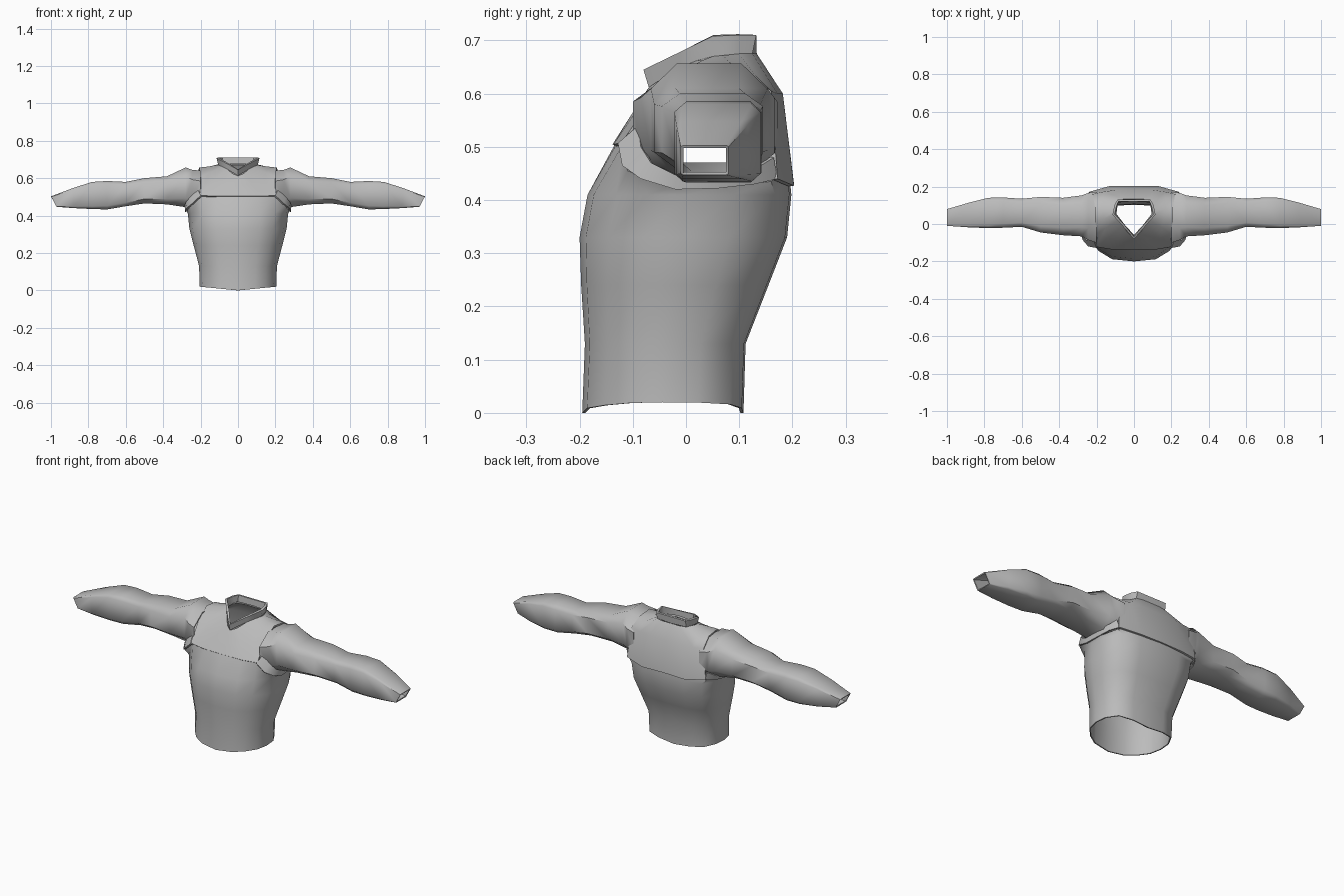
import bpy, bmesh, math
from mathutils import Vector

if "Cube" in bpy.data.objects:
    bpy.data.objects.remove(bpy.data.objects["Cube"])

cloth = bpy.data.materials.new("grey cloth")
cloth.diffuse_color = (0.5, 0.5, 0.5, 1)
cloth.use_nodes = True
cloth.node_tree.nodes["Principled BSDF"].inputs["Base Color"].default_value = cloth.diffuse_color


def loft(name, rings, closed, core, thickness):
    """Skin a list of point rings, turn it outward from core(), give it cloth thickness."""
    bm = bmesh.new()
    rows = [[bm.verts.new(p) for p in ring] for ring in rings]
    n = len(rings[0])
    for a, b in zip(rows, rows[1:]):
        for i in range(n if closed else n - 1):
            j = (i + 1) % n
            bm.faces.new((a[i], a[j], b[j], b[i]))
    bm.normal_update()
    out = sum(f.normal.dot(f.calc_center_median() - core(f.calc_center_median()))
              for f in bm.faces)
    if out < 0:
        bmesh.ops.reverse_faces(bm, faces=bm.faces)
    mesh = bpy.data.meshes.new(name)
    bm.to_mesh(mesh)
    bm.free()
    mesh.materials.append(cloth)
    ob = bpy.data.objects.new(name, mesh)
    bpy.context.collection.objects.link(ob)
    solid = ob.modifiers.new("cloth thickness", 'SOLIDIFY')
    solid.thickness = thickness
    solid.offset = -1
    bpy.ops.object.select_all(action='DESELECT')
    ob.select_set(True)
    bpy.context.view_layer.objects.active = ob
    bpy.ops.object.modifier_apply(modifier=solid.name)
    bpy.ops.object.shade_smooth_by_angle(angle=math.radians(50))
    return ob


def mirrored(half):
    """Close a half ring running from centre front to centre back."""
    return half + [(-x, y, z) for x, y, z in half[-2:0:-1]]


def trunk_core(p):
    return Vector((0, 0.02, min(p.z, 0.5)))


# torso: (height, half width, front y, back y) with one shared outline
outline = [(0, 0), (.45, .03), (.72, .14), (.93, .3), (1, .5),
           (.97, .72), (.8, .92), (.45, .99), (0, 1)]
levels = [(0, .205, -.195, .108), (.13, .208, -.19, .112), (.24, .237, -.197, .155),
          (.33, .26, -.2, .19), (.41, .268, -.185, .198)]
torso = []
for z, w, front, back in levels:
    hem = 0.02 if z == 0 else 0
    torso.append(mirrored([(u * w, front + v * (back - front), z + hem * u)
                           for u, v in outline]))
torso.append(mirrored([(0, -.128, .515), (.11, -.125, .515), (.195, -.116, .51),
                       (.25, -.11, .455), (.275, -.03, .425), (.27, .07, .425),
                       (.235, .16, .435), (.12, .193, .46), (0, .193, .46)]))
loft("torso", torso, True, trunk_core, 0.006)

# yoke: neck edge, middle and outer edge
neck = [(0, -.07, .612), (.03, -.05, .625), (.06, -.01, .65), (.085, .02, .662),
        (.105, .05, .67), (.108, .07, .672), (.1, .1, .675), (.09, .125, .675),
        (.05, .133, .675), (0, .133, .675)]
middle = [(0, -.103, .56), (.08, -.095, .565), (.14, -.075, .58), (.15, -.02, .632),
          (.16, .03, .662), (.165, .08, .66), (.17, .13, .635), (.165, .172, .6),
          (.1, .182, .6), (0, .182, .6)]
edge = [(0, -.138, .505), (.12, -.136, .505), (.203, -.122, .507), (.203, -.055, .605),
        (.207, .02, .657), (.21, .1, .648), (.22, .16, .605), (.24, .172, .44),
        (.13, .203, .427), (0, .203, .43)]
loft("yoke", [mirrored(neck), mirrored(middle), mirrored(edge)], True, trunk_core, 0.01)

# collar: pointed at the front, raised at the back
collar_base = [neck[i] for i in (0, 2, 4, 6, 7, 9)]
collar_top = [(0, -.08, .645), (.06, -.012, .678), (.115, .05, .708),
              (.105, .1, .71), (.088, .132, .71), (0, .132, .71)]
loft("collar", [mirrored(collar_base), mirrored(collar_top)], True,
     lambda p: Vector((0, .05, p.z)), 0.012)

# sleeves: (x, front y, back y, bottom z, top z)
sections = [(.2, -.1, .172, .44, .64), (.245, -.085, .166, .435, .645),
            (.28, -.066, .153, .445, .657), (.38, -.06, .14, .46, .61),
            (.5, -.045, .145, .465, .60), (.6, -.015, .135, .45, .58),
            (.7, -.02, .142, .433, .585), (.78, -.022, .14, .435, .58),
            (.88, -.018, .115, .44, .548), (.985, -.01, .08, .447, .503)]
# armhole rim: line along the torso and line against the sleeve
rim_low = [(.2, -.128, .507), (.245, -.12, .465), (.275, -.085, .44), (.283, -.02, .42),
           (.278, .06, .422), (.265, .13, .43), (.235, .172, .44)]
rim_high = [(.215, -.09, .54), (.255, -.085, .5), (.28, -.066, .47), (.285, -.02, .447),
            (.283, .06, .445), (.275, .125, .455), (.245, .165, .48)]

for side, s in (("right", 1), ("left", -1)):
    rings = []
    for k, (x, y0, y1, z0, z1) in enumerate(sections):
        t = k / (len(sections) - 1)
        a, b = .45 + .45 * t, .45 + .45 * t        # squarer toward the cuff
        tilt = .015 if k == len(sections) - 1 else 0
        shape = [(-1, -b), (-a, -1), (a, -1), (1, -b), (1, b), (a, 1), (-a, 1), (-1, b)]
        rings.append([(s * (x + tilt * v), (y0 + y1) / 2 + u * (y1 - y0) / 2,
                       (z0 + z1) / 2 + v * (z1 - z0) / 2) for u, v in shape])
    loft(side + "_sleeve", rings, True, lambda p: Vector((p.x, .05, .52)), 0.006)
    loft(side + "_armhole_rim",
         [[(s * x, y, z) for x, y, z in line] for line in (rim_low, rim_high)],
         False, lambda p: Vector((0, .03, .52)), 0.01)
